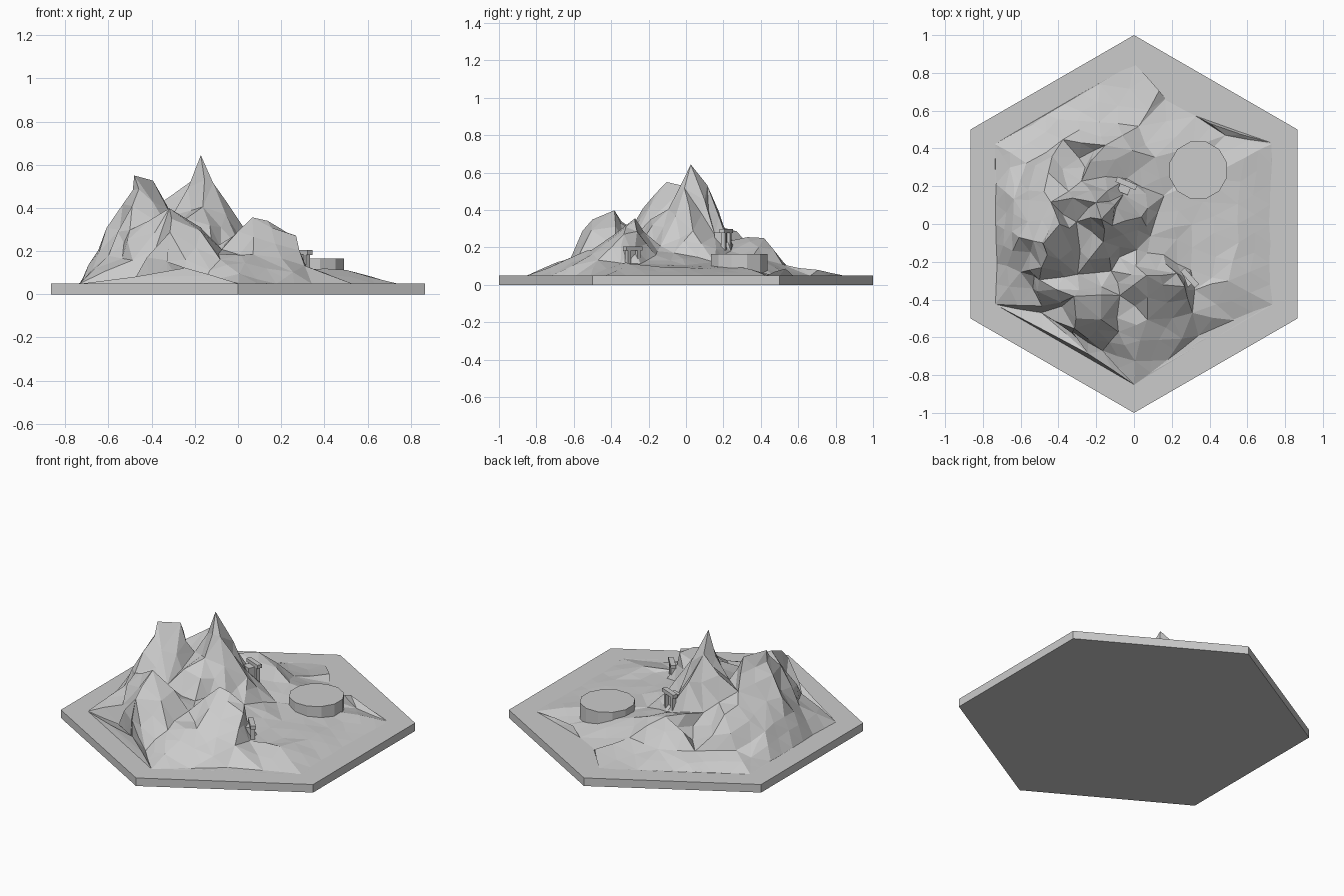
import bpy, bmesh, math, random
from mathutils import Vector, Matrix
from mathutils.geometry import delaunay_2d_cdt

random.seed(4)
cube = bpy.data.objects.get("Cube")
if cube:
    bpy.data.objects.remove(cube)

stone = bpy.data.materials.new("stone grey")
stone.use_nodes = True
grey = (0.6, 0.6, 0.6, 1)
stone.diffuse_color = grey
stone.node_tree.nodes["Principled BSDF"].inputs["Base Color"].default_value = grey

BASE_TOP = 0.05


def finish(name, bm):
    """Turn a bmesh into a flat-shaded stone object."""
    bmesh.ops.recalc_face_normals(bm, faces=bm.faces)
    mesh = bpy.data.meshes.new(name)
    bm.to_mesh(mesh)
    bm.free()
    mesh.materials.append(stone)
    obj = bpy.data.objects.new(name, mesh)
    bpy.context.collection.objects.link(obj)
    return obj


def prism(name, sides, radius, bottom, top, centre=(0, 0), turn=0):
    """Upright prism with a vertex on the +y axis when turn is zero."""
    bm = bmesh.new()
    ring = []
    for i in range(sides):
        a = math.pi / 2 + turn + i * math.tau / sides
        ring.append(bm.verts.new((centre[0] + radius * math.cos(a),
                                  centre[1] + radius * math.sin(a), bottom)))
    face = bm.faces.new(ring)
    out = bmesh.ops.extrude_face_region(bm, geom=[face])
    moved = [g for g in out["geom"] if isinstance(g, bmesh.types.BMVert)]
    bmesh.ops.translate(bm, verts=moved, vec=(0, 0, top - bottom))
    return finish(name, bm)


def add_box(bm, size, at):
    bmesh.ops.create_cube(bm, size=1, matrix=Matrix.Translation(at) @ Matrix.Diagonal((*size, 1)))


def mine_entrance(name, at, angle, height):
    """Two posts, a lintel and a recessed door block, facing local +y."""
    bm = bmesh.new()
    for side in (-1, 1):
        add_box(bm, (0.02, 0.025, height), (side * 0.035, 0, height / 2))
    add_box(bm, (0.115, 0.03, 0.022), (0, 0, height - 0.011))
    add_box(bm, (0.06, 0.05, height - 0.02), (0, -0.03, height / 2 - 0.01))
    bm.transform(Matrix.Translation(at) @ Matrix.Rotation(angle, 4, "Z"))
    return finish(name, bm)


# Base plate and round token
prism("hex_base", 6, 1, 0, BASE_TOP)
prism("round_token", 12, 0.157, BASE_TOP, 0.165, (0.34, 0.285), math.pi / 12)

# Mine entrances
mine_entrance("north_mine_entrance", (-0.04, 0.215, 0.18), -0.4, 0.12)
mine_entrance("east_mine_entrance", (0.295, -0.285, 0.11), -0.84, 0.095)

# Crest lines of the mountains, as connected points
CRESTS = [
    # main peak, shoulder to the north-west
    [(-.17, .04, .65), (-.22, .12, .55), (-.26, .24, .23)],
    # main peak, spurs to the east and south
    [(-.17, .04, .65), (-.11, .0, .53), (.02, .04, .3), (.1, -.05, .18)],
    [(-.17, .04, .65), (-.17, -.08, .42), (-.12, -.24, .2)],
    # western peak, twin summit and saddle
    [(-.17, .04, .65), (-.29, .01, .36), (-.39, -.02, .53), (-.47, -.1, .565)],
    [(-.47, -.1, .565), (-.53, -.08, .41), (-.66, -.04, .22)],
    [(-.47, -.1, .565), (-.48, -.22, .42), (-.49, -.31, .31), (-.3, -.4, .4)],
    [(-.39, -.02, .53), (-.46, .12, .36), (-.46, .26, .283), (-.57, .33, .12)],
    # southern peak, spur and saddle to the eastern peak
    [(-.3, -.4, .4), (-.33, -.57, .28), (-.24, -.69, .12)],
    [(-.3, -.4, .4), (-.08, -.39, .21), (.06, -.28, .365)],
    # eastern peak shoulder
    [(.06, -.28, .365), (.21, -.28, .3), (.25, -.35, .27), (.32, -.48, .14)],
    # low northern ridge
    [(-.26, .24, .23), (-.17, .41, .265), (.12, .35, .15)],
]

# Lower slopes and valley floors
SLOPES = [
    (-.38, .44, .11), (-.28, .34, .12), (-.19, .545, .1), (.02, .51, .11),
    (-.05, .25, .18), (-.05, .14, .26), (.16, .15, .13), (-.28, -.27, .27),
    (.0, -.14, .22), (.16, -.17, .16), (.31, -.25, .11), (.33, -.35, .12),
    (.3, .0, .11), (.55, .1, .09), (.56, -.1, .09), (.5, -.3, .11),
    (.25, -.6, .1), (.08, -.5, .18), (-.08, -.58, .17), (.0, -.72, .1),
    (-.6, -.25, .18), (-.5, -.44, .17), (-.63, .13, .18), (-.66, .3, .09),
    (-.4, .55, .08), (.13, .7, .08), (.4, .53, .09), (.58, .35, .08),
]

# Ragged foot of the terrain: an inset hexagon, eroded on the east side
points, links = [], []
PER_SIDE = 4
corners = [Vector((math.cos(a), math.sin(a))) * 0.85
           for a in (math.pi / 2 + k * math.pi / 3 for k in range(6))]
for k in range(6):
    for step in range(PER_SIDE):
        p = corners[k].lerp(corners[(k + 1) % 6], step / PER_SIDE)
        worn = 0.0
        if step and p.x > 0.1:
            worn = random.uniform(0.0, 0.13)
        elif step and p.y < -0.3:
            worn = random.uniform(0.03, 0.12)
        elif step:
            worn = random.uniform(0.0, 0.03)
        p = p * (1 - worn)
        points.append(Vector((p.x, p.y, BASE_TOP)))
rim = len(points)
links += [(i, (i + 1) % rim) for i in range(rim)]


def point_index(co):
    """Index of a control point, shared where crests meet."""
    v = Vector(co)
    for i, p in enumerate(points):
        if (p - v).length < 0.001:
            return i
    points.append(v)
    return len(points) - 1


for crest in CRESTS:
    ids = [point_index(c) for c in crest]
    links += list(zip(ids, ids[1:]))
for slope in SLOPES:
    point_index(slope)

# Triangulate the control points, keeping the crests as edges
flat, _, tris, origin, _, _ = delaunay_2d_cdt([p.to_2d() for p in points], links, [], 1, 0.0001, True)
bm = bmesh.new()
verts = [bm.verts.new((p.x, p.y, points[o[0]].z if o else 0.15)) for p, o in zip(flat, origin)]
for tri in tris:
    bm.faces.new([verts[i] for i in tri])

# Break the large faces into smaller rock facets
old = set(bm.verts)
long_edges = [e for e in bm.edges if e.calc_length() > 0.15 and not e.is_boundary]
bmesh.ops.subdivide_edges(bm, edges=long_edges, cuts=1)
for v in bm.verts:
    if v not in old:
        rough = min(0.02, 0.1 * (v.co.z - BASE_TOP) + 0.003)
        v.co += Vector((random.uniform(-1, 1), random.uniform(-1, 1), random.uniform(-0.8, 0.5))) * rough
bmesh.ops.triangulate(bm, faces=bm.faces)
terrain = finish("mountain_terrain", bm)

# Make sure the open terrain surface faces upward
if sum(p.normal.z for p in terrain.data.polygons) < 0:
    terrain.data.flip_normals()
